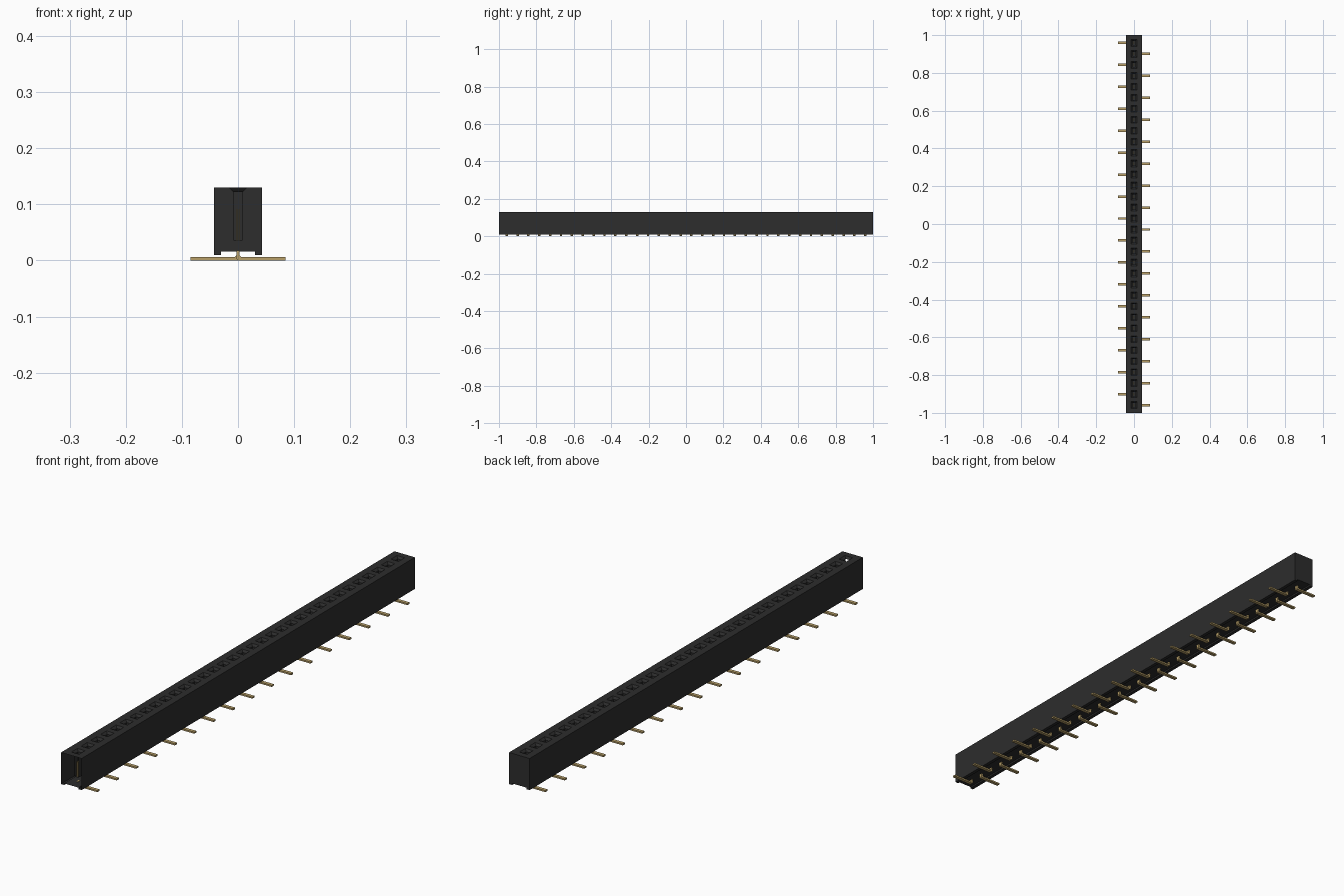
import bpy, bmesh, math

if "Cube" in bpy.data.objects:
    bpy.data.objects.remove(bpy.data.objects["Cube"], do_unlink=True)

COUNT, PITCH = 34, 0.0581
HALF_W, TOP = 0.043, 0.13


def material(name, rgb):
    m = bpy.data.materials.new(name)
    m.use_nodes = True
    m.diffuse_color = (*rgb, 1)
    m.node_tree.nodes["Principled BSDF"].inputs["Base Color"].default_value = (*rgb, 1)
    return m


def mesh_from(bm, name, mat):
    me = bpy.data.meshes.new(name)
    bm.to_mesh(me)
    bm.free()
    me.materials.append(mat)
    return me


def add_object(name, me):
    ob = bpy.data.objects.new(name, me)
    bpy.context.collection.objects.link(ob)
    return ob


def ring(bm, x, y0, y1, z):
    """Rectangle of vertices, counter-clockwise from above."""
    return [bm.verts.new(p) for p in ((-x, y0, z), (x, y0, z), (x, y1, z), (-x, y1, z))]


def prism(bm, pts, half):
    """Closed x-z profile extruded along y."""
    a = [bm.verts.new((x, -half, z)) for x, z in pts]
    b = [bm.verts.new((x, half, z)) for x, z in pts]
    bm.faces.new(a)
    bm.faces.new(b[::-1])
    for i in range(len(pts)):
        j = (i + 1) % len(pts)
        bm.faces.new((a[i], b[i], b[j], a[j]))


plastic = material("black plastic", (0.026, 0.026, 0.026))
gold = material("gold plating", (0.48, 0.35, 0.14))
centres = [(i - (COUNT - 1) / 2) * PITCH for i in range(COUNT)]

# Housing shell: side walls and stepped underside, closed at the back, open at the front
bm = bmesh.new()
profile = [(-HALF_W, TOP), (-HALF_W, 0.01), (-0.03, 0.01), (-0.03, 0.016),
           (0.03, 0.016), (0.03, 0.01), (HALF_W, 0.01), (HALF_W, TOP)]
front = [bm.verts.new((x, -1, z)) for x, z in profile]
back = [bm.verts.new((x, 1, z)) for x, z in profile]
for i in range(len(profile) - 1):
    bm.faces.new((front[i], back[i], back[i + 1], front[i + 1]))
bm.faces.new(back[::-1])

# Top face with a funnel and a contact cavity in every position
for n, y in enumerate(centres):
    y0 = -1 if n == 0 else y - PITCH / 2
    y1 = 1 if n == COUNT - 1 else y + PITCH / 2
    rings = [ring(bm, HALF_W, y0, y1, TOP),
             ring(bm, 0.016, y - 0.018, y + 0.018, TOP),
             ring(bm, 0.008, y - 0.011, y + 0.011, 0.122),
             ring(bm, 0.008, y - 0.011, y + 0.011, 0.036)]
    for k in range(3):
        for i in range(4):
            if n == 0 and k == 2 and i == 0:
                continue  # first cavity is open towards the front
            j = (i + 1) % 4
            bm.faces.new((rings[k][i], rings[k][j], rings[k + 1][j], rings[k + 1][i]))
    bm.faces.new(rings[3])
bmesh.ops.remove_doubles(bm, verts=bm.verts, dist=1e-5)
add_object("housing", mesh_from(bm, "housing", plastic))

# Contact: bent solder lead below, two spring blades inside the cavity
bm = bmesh.new()
prism(bm, [(-0.003, 0.003), (0, 0), (0.085, 0), (0.085, 0.006), (0.006, 0.006),
           (0.003, 0.009), (0.003, 0.018), (-0.003, 0.018)], 0.0065)
for s in (-1, 1):
    x0, x1 = sorted((s * 0.001, s * 0.003))
    prism(bm, [(x0, 0.036), (x1, 0.036), (x1, 0.092), (x0, 0.092)], 0.0065)
contact = mesh_from(bm, "contact", gold)

# Leads alternate between the two sides
for n, y in enumerate(centres):
    ob = add_object(f"contact_{n + 1:02d}", contact)
    ob.location.y = y
    ob.rotation_euler.z = math.pi * (n % 2)
